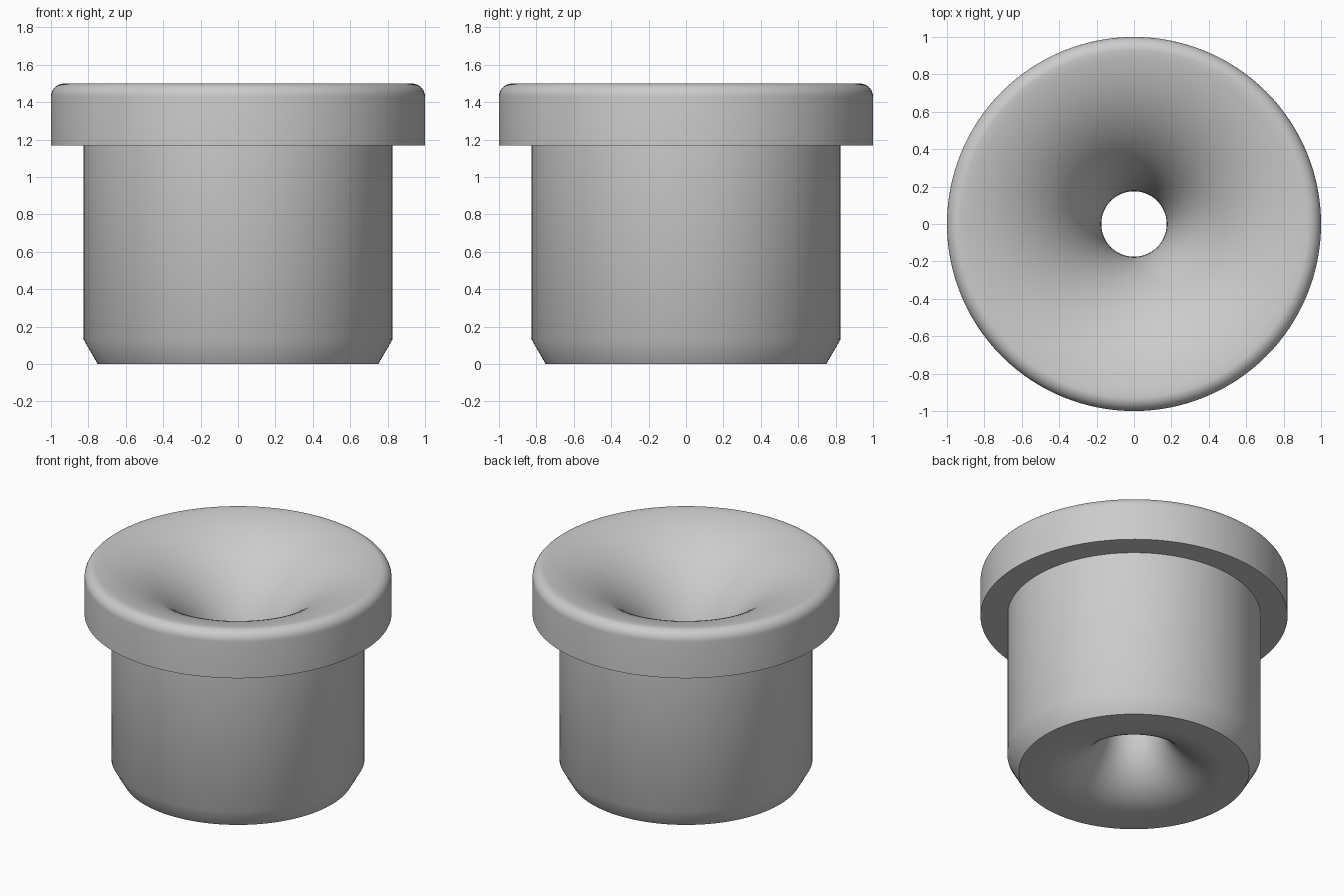
import bpy, bmesh
from math import radians, sin, cos, acos, degrees, tau
from mathutils import Vector

SEGMENTS = 128
HEIGHT = 1.5
THROAT = 0.175      # radius of the through hole

cube = bpy.data.objects.get("Cube")
if cube:
    bpy.data.objects.remove(cube, do_unlink=True)


def arc(cx, cz, radius, start, end, steps):
    """Points on a circular arc in the radius/height plane, angles in degrees."""
    angles = [radians(start + (end - start) * i / steps) for i in range(steps + 1)]
    return [(cx + radius * cos(a), cz + radius * sin(a)) for a in angles]


# Closed cross-section, going round the solid
lip = 0.93
bowl_r, flare_r, fillet = 0.85, 0.42, 0.07
bowl_x = THROAT + bowl_r
lip_angle = degrees(acos((lip - bowl_x) / bowl_r))
bowl_z = HEIGHT - bowl_r * sin(radians(lip_angle))

profile = [(0.75, 0), (0.825, 0.13), (0.825, 1.17), (1, 1.17)]       # chamfer, body, flange
profile += arc(lip, HEIGHT - fillet, fillet, 0, 90, 8)               # rounded rim
profile += arc(bowl_x, bowl_z, bowl_r, lip_angle, 180, 28)[1:]       # funnel bowl
profile += arc(THROAT + flare_r, flare_r, flare_r, 180, 270, 18)     # throat and lower flare

# Revolve the section
bm = bmesh.new()
verts = [bm.verts.new((r, 0, z)) for r, z in profile]
edges = [bm.edges.new((a, b)) for a, b in zip(verts, verts[1:] + verts[:1])]
bmesh.ops.spin(bm, geom=verts + edges, cent=Vector(), axis=(0, 0, 1),
               angle=tau, steps=SEGMENTS, use_merge=False)
bmesh.ops.remove_doubles(bm, verts=bm.verts[:], dist=0.0005)
bmesh.ops.recalc_face_normals(bm, faces=bm.faces[:])
mesh = bpy.data.meshes.new("flanged_funnel_bushing")
bm.to_mesh(mesh)
bm.free()

bushing = bpy.data.objects.new("flanged_funnel_bushing", mesh)
bpy.context.collection.objects.link(bushing)

# Plain grey finish
grey = bpy.data.materials.new("light_grey")
grey.use_nodes = True
colour = (0.6, 0.6, 0.6, 1)
grey.diffuse_color = colour
grey.node_tree.nodes["Principled BSDF"].inputs["Base Color"].default_value = colour
mesh.materials.append(grey)

# Smooth surfaces with crisp machined edges
bpy.ops.object.select_all(action="DESELECT")
bushing.select_set(True)
bpy.context.view_layer.objects.active = bushing
bpy.ops.object.shade_smooth_by_angle(angle=radians(35))
